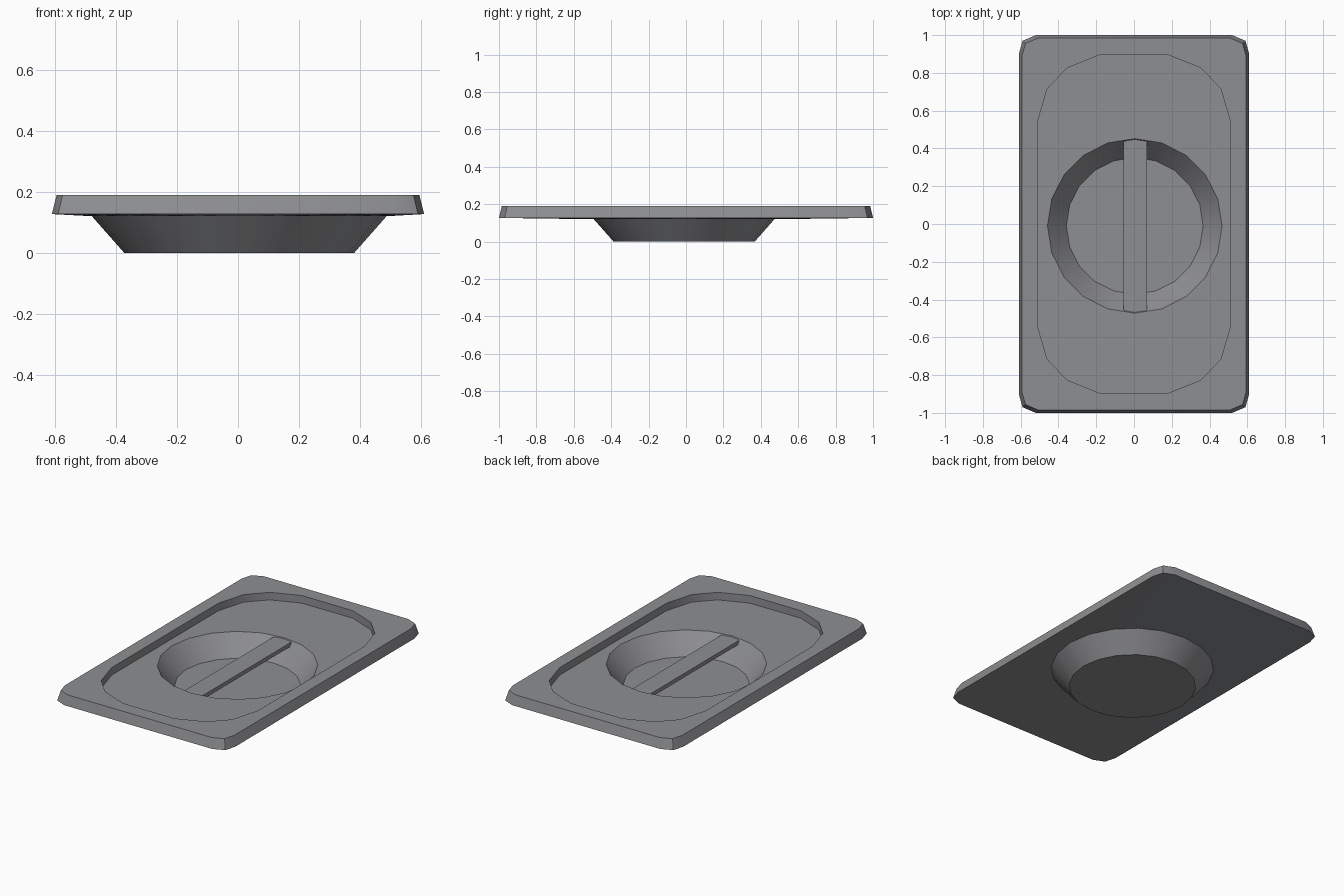
import bpy, bmesh
from math import sin, cos, tau

default = bpy.data.objects.get("Cube")
if default:
    bpy.data.objects.remove(default, do_unlink=True)

# One grey metal for everything
metal = bpy.data.materials.new("grey metal")
metal.use_nodes = True
GREY = (0.27, 0.273, 0.285, 1)
metal.diffuse_color = GREY
metal.node_tree.nodes["Principled BSDF"].inputs["Base Color"].default_value = GREY

BOWL_X, BOWL_Y, SIDES = 0.004, -0.01, 20


def mirrored(quarter):
    """Full outline from points of the +x +y quarter, counter-clockwise."""
    half = quarter + [(-x, y) for x, y in reversed(quarter)]
    return half + [(-x, -y) for x, y in half]


def circle(radius):
    return [(BOWL_X + radius * cos(tau * i / SIDES),
             BOWL_Y + radius * sin(tau * i / SIDES)) for i in range(SIDES)]


def ring(bm, points, z):
    verts = [bm.verts.new((x, y, z)) for x, y in points]
    for a, b in zip(verts, verts[1:] + verts[:1]):
        bm.edges.new((a, b))
    return verts


def wall(bm, low, high):
    n = len(low)
    for i in range(n):
        j = (i + 1) % n
        bm.faces.new((low[i], low[j], high[j], high[i]))


def sheet(bm, outer, inner):
    """Flat surface between an outline and the hole inside it."""
    edges = [bm.edges.get((r[i - 1], r[i])) for r in (outer, inner) for i in range(len(r))]
    bmesh.ops.triangle_fill(bm, use_beauty=True, edges=edges, normal=(0, 0, 1))


def finish(bm, name):
    bmesh.ops.recalc_face_normals(bm, faces=bm.faces[:])
    mesh = bpy.data.meshes.new(name)
    bm.to_mesh(mesh)
    bm.free()
    mesh.materials.append(metal)
    obj = bpy.data.objects.new(name, mesh)
    bpy.context.collection.objects.link(obj)
    bpy.ops.object.select_all(action="DESELECT")
    obj.select_set(True)
    bpy.context.view_layer.objects.active = obj
    bpy.ops.object.shade_smooth_by_angle()


# Lid plate with raised rim, recessed floor and sunken bowl
rim = mirrored([(0.61, 0.9), (0.59, 0.97), (0.52, 1.0)])
recess = mirrored([(0.512, 0.535), (0.46, 0.715), (0.355, 0.825), (0.18, 0.895)])
bm = bmesh.new()
rim_low = ring(bm, rim, 0.127)
rim_top = ring(bm, [(x * 0.974, y * 0.985) for x, y in rim], 0.19)
recess_top = ring(bm, recess, 0.19)
recess_low = ring(bm, recess, 0.142)
bowl_top = ring(bm, circle(0.462), 0.142)
bowl_low = ring(bm, circle(0.362), 0.018)
under_top = ring(bm, circle(0.483), 0.12)
under_low = ring(bm, circle(0.377), 0)
wall(bm, rim_low, rim_top)
sheet(bm, rim_top, recess_top)
wall(bm, recess_low, recess_top)
sheet(bm, recess_low, bowl_top)
wall(bm, bowl_low, bowl_top)
bm.faces.new(bowl_low)
sheet(bm, rim_low, under_top)
wall(bm, under_low, under_top)
bm.faces.new(under_low)
finish(bm, "lid_plate")

# Grip bar across the bowl, with slightly rounded ends
end = [(0.0625, 0.445), (0.035, 0.456), (0.012, 0.46)]
bar = [(x + 0.0075, y + BOWL_Y) for x, y in mirrored(end)]
bm = bmesh.new()
bar_low = ring(bm, bar, 0.112)
bar_top = ring(bm, bar, 0.137)
wall(bm, bar_low, bar_top)
bm.faces.new(bar_low)
bm.faces.new(bar_top)
finish(bm, "grip_bar")
